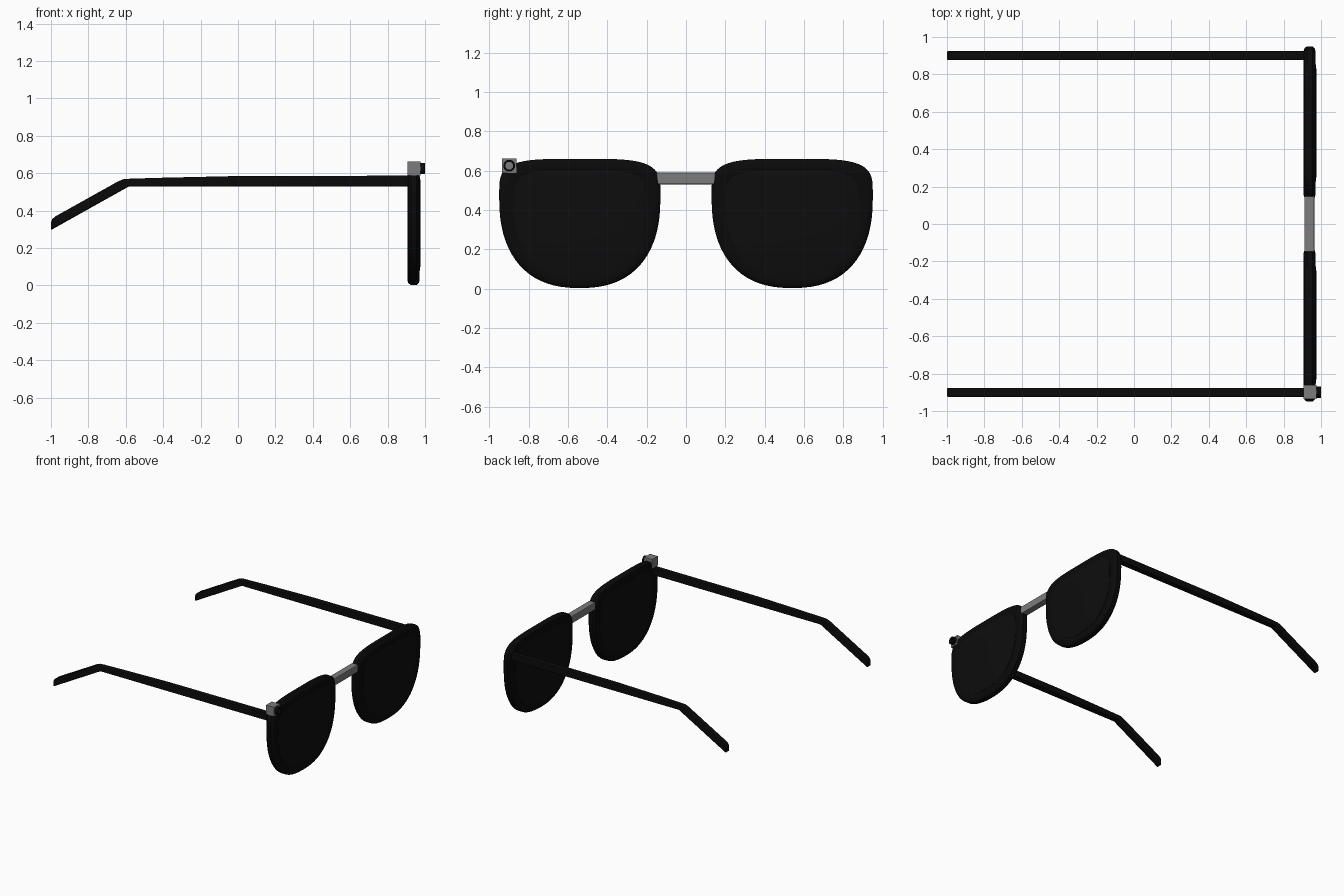
import bpy, bmesh, math

cube = bpy.data.objects.get("Cube")
if cube:
    bpy.data.objects.remove(cube, do_unlink=True)


def material(name, value):
    m = bpy.data.materials.new(name)
    m.use_nodes = True
    color = (value, value, value, 1)
    m.diffuse_color = color
    m.node_tree.nodes["Principled BSDF"].inputs["Base Color"].default_value = color
    return m


black = material("frame black", 0.003)
dark = material("lens black", 0.004)
grey = material("metal grey", 0.2)


def finish(bm, name, mat, smooth=False, bevel=0):
    bmesh.ops.recalc_face_normals(bm, faces=bm.faces)
    mesh = bpy.data.meshes.new(name)
    bm.to_mesh(mesh)
    bm.free()
    mesh.materials.append(mat)
    ob = bpy.data.objects.new(name, mesh)
    bpy.context.collection.objects.link(ob)
    if bevel:
        mod = ob.modifiers.new("soft edges", "BEVEL")
        mod.width = bevel
        mod.segments = 2
    if smooth:
        bpy.ops.object.select_all(action="DESELECT")
        ob.select_set(True)
        bpy.context.view_layer.objects.active = ob
        bpy.ops.object.shade_smooth_by_angle(angle=math.radians(35))
    return ob


def loft(rings, closed=False):
    """Bridge matching rings of points; cap the ends or close the loop."""
    bm = bmesh.new()
    loops = [[bm.verts.new(p) for p in ring] for ring in rings]
    n = len(loops[0])
    pairs = list(zip(loops, loops[1:]))
    if closed:
        pairs.append((loops[-1], loops[0]))
    else:
        bm.faces.new(loops[0])
        bm.faces.new(loops[-1])
    for a, b in pairs:
        for i in range(n):
            j = (i + 1) % n
            bm.faces.new((a[i], a[j], b[j], b[i]))
    return bm


def box(name, mat, lo, hi, bevel=0):
    bm = bmesh.new()
    bmesh.ops.create_cube(bm, size=1)
    for v in bm.verts:
        v.co = [(a + b) / 2 + c * (b - a) for a, b, c in zip(lo, hi, v.co)]
    return finish(bm, name, mat, bevel=bevel)


def outline(x, yc, scale, count=72):
    """Lens shape: squarish above, rounder below."""
    pts = []
    for i in range(count):
        t = 2 * math.pi * i / count
        c, s = math.cos(t), math.sin(t)
        power, height = (4, 0.19) if s >= 0 else (2.4, 0.467)
        u = math.copysign(abs(c) ** (2 / power), c) * 0.41
        w = math.copysign(abs(s) ** (2 / power), s) * height
        z = 0.47 + w
        pts.append((x, yc + u * scale, 0.335 + (z - 0.335) * scale))
    return pts


# Rims and lenses
RIM = [(0.915, 0.8), (0.907, 0.86), (0.906, 0.93), (0.911, 0.975), (0.924, 1),
       (0.955, 1), (0.966, 0.975), (0.971, 0.93), (0.971, 0.86), (0.965, 0.8)]
LENS = [(0.909, 0.7), (0.911, 0.82), (0.969, 0.82), (0.975, 0.7)]
for side, yc in (("right", -0.54), ("left", 0.54)):
    finish(loft([outline(x, yc, s) for x, s in RIM], closed=True),
           side + "_rim", black, smooth=True)
    finish(loft([outline(x, yc, s) for x, s in LENS]),
           side + "_lens", dark, smooth=True)

# Temple arms with bent ear tips
ARM = [(0.94, 0.587), (0, 0.585), (-0.4, 0.576), (-0.57, 0.571), (-0.61, 0.569),
       (-0.64, 0.557), (-0.975, 0.37), (-0.993, 0.355), (-1, 0.338),
       (-1, 0.296), (-0.582, 0.53), (0.94, 0.53)]
for side, yc in (("right", -0.9), ("left", 0.9)):
    rings = [[(x, yc + d, z) for x, z in ARM] for d in (-0.024, 0.024)]
    finish(loft(rings), side + "_temple_arm", black, bevel=0.006)

# Bridge
box("bridge", grey, (0.911, -0.15, 0.53), (0.965, 0.15, 0.59), bevel=0.006)

# Camera block with its hollow lens barrel
box("camera_block", grey, (0.905, -0.935, 0.588), (0.976, -0.862, 0.662))
barrel = [[(x, -0.899 + r * math.cos(a), 0.625 + r * math.sin(a))
           for a in (2 * math.pi * i / 24 for i in range(24))]
          for x, r in ((0.974, 0.03), (1.0, 0.03), (1.0, 0.02), (0.974, 0.02))]
finish(loft(barrel, closed=True), "camera_barrel", black, smooth=True)
